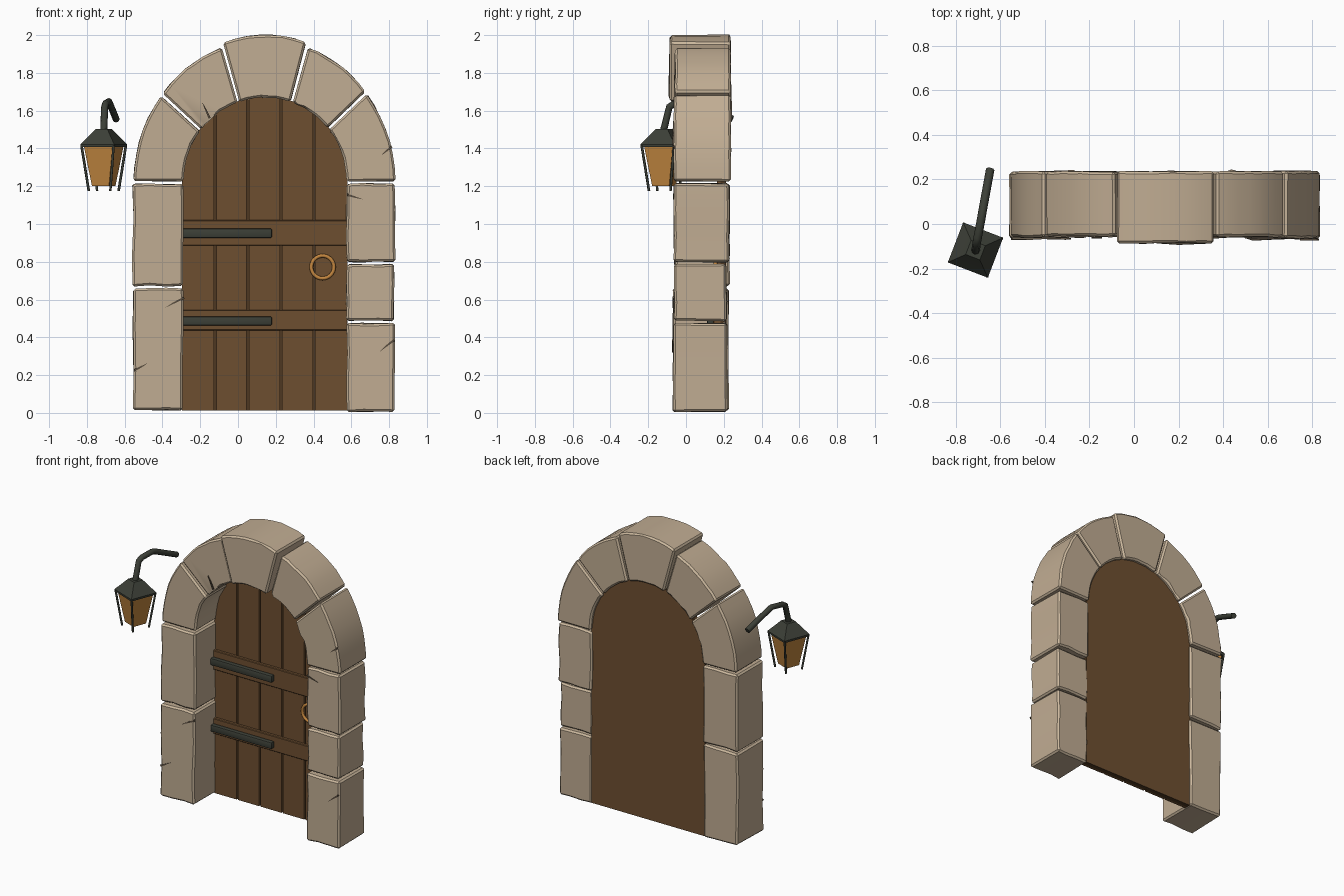
import bpy, bmesh, math, random
from mathutils import Vector

if "Cube" in bpy.data.objects:
    bpy.data.objects.remove(bpy.data.objects["Cube"])

random.seed(4)


def material(name, rgb):
    m = bpy.data.materials.new(name)
    m.diffuse_color = (*rgb, 1)
    m.use_nodes = True
    m.node_tree.nodes["Principled BSDF"].inputs["Base Color"].default_value = m.diffuse_color
    return m


STONE = material("sandstone", (0.53, 0.415, 0.29))
WORN = material("worn_stone_edge", (0.60, 0.48, 0.34))
CRACK = material("stone_crack", (0.10, 0.075, 0.05))
WOOD = material("door_wood", (0.155, 0.078, 0.030))
DARK = material("dark_wood", (0.075, 0.038, 0.015))
IRON = material("dark_iron", (0.045, 0.050, 0.038))
GLASS = material("amber_glass", (0.54, 0.24, 0.05))
BRASS = material("brass", (0.55, 0.24, 0.05))


def finish(bm, name, mats, smooth=30):
    bmesh.ops.recalc_face_normals(bm, faces=bm.faces)
    me = bpy.data.meshes.new(name)
    bm.to_mesh(me)
    bm.free()
    for m in mats:
        me.materials.append(m)
    me.polygons.foreach_set("use_smooth", [True] * len(me.polygons))
    me.set_sharp_from_angle(angle=math.radians(smooth))
    ob = bpy.data.objects.new(name, me)
    bpy.context.collection.objects.link(ob)
    return ob


def prism(name, pts, y0, y1, mats, bevel=0.0, jitter=0.0, segments=1):
    """Extrude an x-z outline from y0 to y1, with optional rough and worn edges."""
    bm = bmesh.new()
    j = lambda: random.uniform(-jitter, jitter)
    a = [bm.verts.new((x + j(), y0 + j(), max(z + j(), 0))) for x, z in pts]
    b = [bm.verts.new((x + j(), y1 + j(), max(z + j(), 0))) for x, z in pts]
    bm.faces.new(a)
    bm.faces.new(b[::-1])
    n = len(pts)
    for i in range(n):
        k = (i + 1) % n
        bm.faces.new((a[i], b[i], b[k], a[k]))
    bmesh.ops.recalc_face_normals(bm, faces=bm.faces)
    if bevel:
        edges = [e for e in bm.edges if e.calc_face_angle(0) > 0.7]
        bmesh.ops.bevel(bm, geom=edges, offset=bevel, segments=segments, profile=0.5,
                        affect='EDGES', material=len(mats) - 1)
    return finish(bm, name, mats)


def rect(x0, x1, z0, z1, cuts=1):
    c = [(x0, z0), (x1, z0), (x1, z1), (x0, z1)]
    return [(p[0] + (q[0] - p[0]) * i / cuts, p[1] + (q[1] - p[1]) * i / cuts)
            for p, q in zip(c, c[1:] + c[:1]) for i in range(cuts)]


# Arch measurements
CX, SPRING = 0.1425, 1.22
IN_A, IN_B = 0.4325, 0.45


def ellipse(a, b, deg):
    t = math.radians(deg)
    return (CX + a * math.cos(t), SPRING + b * math.sin(t))


# Side pillars, stacked blocks
blocks = [("left_lower_block", -0.555, -0.292, 0.015, 0.66, -0.068, 0.225),
          ("left_upper_block", -0.557, -0.29, 0.672, 1.213, -0.06, 0.23),
          ("right_lower_block", 0.577, 0.828, 0.005, 0.475, -0.07, 0.217),
          ("right_middle_block", 0.575, 0.825, 0.487, 0.787, -0.062, 0.215),
          ("right_upper_block", 0.575, 0.830, 0.799, 1.213, -0.064, 0.228)]
for name, x0, x1, z0, z1, y0, y1 in blocks:
    prism(name, rect(x0, x1, z0, z1, 3), y0, y1, (STONE, WORN), 0.011, 0.004)

# Arch stones with the taller keystone in the middle
arch = [("left_springer", 180, 142, 0.695, 0.752, -0.06, 0.235),
        ("left_haunch", 142, 109, 0.69, 0.757, -0.055, 0.235),
        ("keystone", 109, 71, 0.69, 0.782, -0.087, 0.237),
        ("right_haunch", 71, 39, 0.69, 0.757, -0.058, 0.237),
        ("right_springer", 39, 0, 0.69, 0.752, -0.064, 0.237)]
for name, a0, a1, a, b, y0, y1 in arch:
    steps = 7
    angs = lambda gap: [a0 - gap + (a1 - a0 + 2 * gap) * i / steps for i in range(steps + 1)]
    outer = [ellipse(a, b, t) for t in angs(0.45)]
    inner = [ellipse(IN_A, IN_B, t) for t in angs(0.75)]
    prism(name, outer + inner[::-1], y0, y1, (STONE, WORN), 0.011, 0.0025)

# Cracks as thin tapered plates on the stone fronts
cracks = [((-0.285, 0.61), (-0.39, 0.555), -0.0685), ((-0.55, 0.225), (-0.475, 0.265), -0.0695),
          ((0.578, 1.155), (0.665, 1.13), -0.066), ((0.825, 0.385), (0.745, 0.32), -0.0715),
          ((-0.15, 1.56), (-0.19, 1.645), -0.062), ((0.815, 1.41), (0.755, 1.36), -0.066)]
for i, ((x, z), (tx, tz), y) in enumerate(cracks):
    side = Vector((tz - z, x - tx)).normalized() * 0.006
    mid = ((x + tx) / 2 + side.x * 0.8, (z + tz) / 2 + side.y * 0.8)
    prism(f"crack_{i + 1}", [(x - side.x, z - side.y), (tx, tz), mid, (x + side.x, z + side.y)],
          y - 0.002, y + 0.006, (CRACK,))

# Door backing: brown at the back, dark in the grooves
L, R = CX - IN_A - 0.006, CX + IN_A + 0.006
outline = [(L, 0.012), (R, 0.012)] + [ellipse(IN_A + 0.006, IN_B + 0.006, 180 * i / 32) for i in range(33)]
door = prism("door_backing", outline, 0.182, 0.213, (WOOD, DARK))
for f in door.data.polygons:
    f.material_index = 0 if f.normal.y > 0.5 else 1

# Door planks, cut to the arch
seams = [L, -0.12, 0.052, 0.228, 0.402, R]
for i, (x0, x1) in enumerate(zip(seams, seams[1:])):
    x0 += 0.006 * (i > 0)
    x1 -= 0.006 * (i < 4)
    top = []
    for k in range(11):
        x = x1 + (x0 - x1) * k / 10
        u = min(1, abs(x - CX) / (IN_A + 0.006))
        top.append((x, SPRING + (IN_B + 0.006) * math.sqrt(1 - u * u)))
    prism(f"door_plank_{i + 1}", [(x0, 0.012), (x1, 0.012)] + top, 0.165, 0.184, (WOOD,))

# Cross battens and iron hinge straps
for label, z0, z1, s0, s1 in (("lower", 0.437, 0.545, 0.462, 0.51), ("upper", 0.885, 1.02, 0.926, 0.976)):
    prism(f"{label}_batten", rect(L, R, z0, z1), 0.143, 0.168, (WOOD,), 0.004)
    prism(f"{label}_hinge_strap", rect(L, 0.18, s0, s1), 0.112, 0.147, (IRON,), 0.009, segments=2)

# Ring handle
bpy.ops.mesh.primitive_torus_add(major_radius=0.06, minor_radius=0.010, major_segments=32,
                                 minor_segments=10, location=(0.448, 0.156, 0.772),
                                 rotation=(math.pi / 2, 0, 0))
ring = bpy.context.object
ring.name = "ring_handle"
ring.data.materials.append(BRASS)
bpy.ops.object.shade_smooth()

# Lantern, turned slightly about its own axis
LX, LY, TURN = -0.711, -0.117, math.radians(-21)


def corner(half, z, i):
    t = TURN + math.pi / 4 + i * math.pi / 2
    r = half * math.sqrt(2)
    return (LX + r * math.cos(t), LY + r * math.sin(t), z)


def square_loft(name, sections, mat):
    bm = bmesh.new()
    rings = [[bm.verts.new(corner(h, z, i)) for i in range(4)] for h, z in sections]
    for a, b in zip(rings, rings[1:]):
        for i in range(4):
            k = (i + 1) % 4
            bm.faces.new((a[i], a[k], b[k], b[i]))
    bm.faces.new(rings[0][::-1])
    bm.faces.new(rings[-1])
    return finish(bm, name, (mat,), 20)


def rod(name, pts, radius, res):
    cu = bpy.data.curves.new(name, 'CURVE')
    cu.dimensions = '3D'
    cu.bevel_depth, cu.bevel_resolution, cu.use_fill_caps = radius, res, True
    sp = cu.splines.new('POLY')
    sp.points.add(len(pts) - 1)
    for p, co in zip(sp.points, pts):
        p.co = (*co, 1)
    cu.materials.append(IRON)
    ob = bpy.data.objects.new(name, cu)
    bpy.context.collection.objects.link(ob)
    bpy.ops.object.select_all(action='DESELECT')
    ob.select_set(True)
    bpy.context.view_layer.objects.active = ob
    bpy.ops.object.convert(target='MESH')


square_loft("lantern_roof", [(0.095, 1.408), (0.096, 1.422), (0.068, 1.457), (0.043, 1.49), (0.034, 1.502)], IRON)
square_loft("lantern_glass", [(0.048, 1.2), (0.081, 1.41)], GLASS)
for i in range(4):
    rod(f"lantern_bar_{i + 1}", [corner(0.091, 1.415, i), corner(0.061, 1.175, i)], 0.007, 1)

# Bent wall arm holding the lantern
rod("lantern_arm", [(LX, LY - 0.003, 1.49), (-0.706, -0.088, 1.62), (-0.701, -0.06, 1.637),
                    (-0.684, 0.03, 1.648), (-0.679, 0.06, 1.638), (-0.645, 0.245, 1.555)], 0.019, 2)
